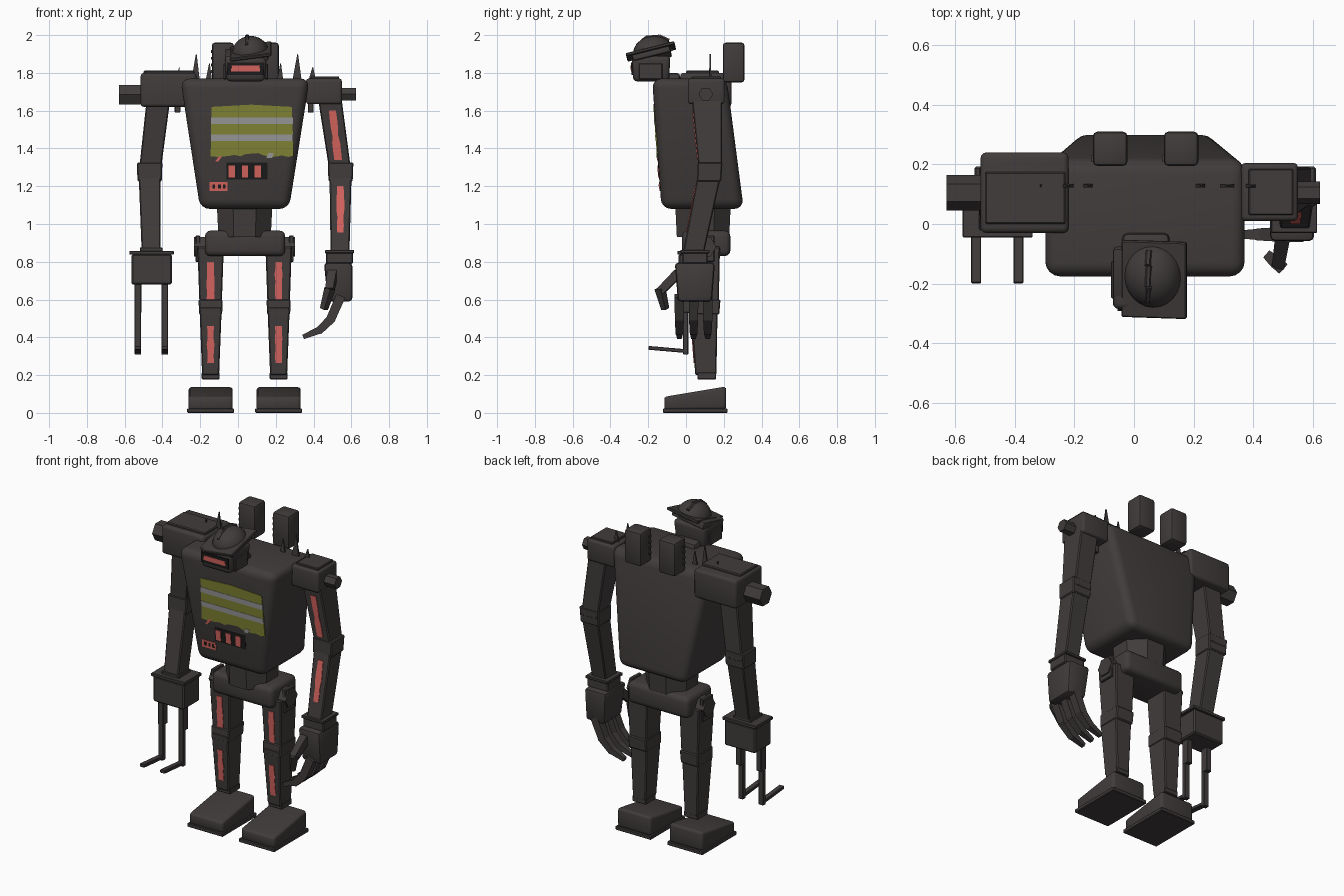
import bpy, bmesh, random
from math import radians, pi
from mathutils import Vector, Matrix

random.seed(4)
if "Cube" in bpy.data.objects:
    bpy.data.objects.remove(bpy.data.objects["Cube"], do_unlink=True)

MID = 0.035  # centre line of the body


def material(name, r, g, b):
    m = bpy.data.materials.new(name)
    m.use_nodes = True
    m.diffuse_color = (r, g, b, 1)
    m.node_tree.nodes["Principled BSDF"].inputs["Base Color"].default_value = (r, g, b, 1)
    return m


DARK = material("dark metal", 0.052, 0.045, 0.044)
BLACK = material("black recess", 0.012, 0.011, 0.011)
RED = material("red paint", 0.68, 0.13, 0.115)
OLIVE = material("olive cloth", 0.22, 0.235, 0.035)
GREY = material("grey stripe", 0.32, 0.32, 0.32)


def finish(name, bm, mat, bevel=0, segs=2):
    bmesh.ops.recalc_face_normals(bm, faces=bm.faces)
    if bevel:
        bmesh.ops.bevel(bm, geom=bm.edges[:], offset=bevel, segments=segs,
                        profile=0.5, affect='EDGES', clamp_overlap=True)
    me = bpy.data.meshes.new(name)
    bm.to_mesh(me)
    bm.free()
    me.materials.append(mat)
    for p in me.polygons:
        p.use_smooth = True
    me.set_sharp_from_angle(angle=radians(32))
    ob = bpy.data.objects.new(name, me)
    bpy.context.collection.objects.link(ob)
    return ob


def loft(name, low, high, bevel=0.006, segs=1, mat=DARK):
    """Block between two level rectangles (cx, cy, z, width, depth)."""
    bm = bmesh.new()
    rings = []
    for cx, cy, z, w, d in (low, high):
        rings.append([bm.verts.new((cx + sx * w / 2, cy + sy * d / 2, z))
                      for sx, sy in ((-1, -1), (1, -1), (1, 1), (-1, 1))])
    bm.faces.new(rings[0])
    bm.faces.new(rings[1])
    for i in range(4):
        j = (i + 1) % 4
        bm.faces.new((rings[0][i], rings[0][j], rings[1][j], rings[1][i]))
    return finish(name, bm, mat, bevel, segs)


def box(name, x, y, z, bevel=0.006, segs=1, mat=DARK):
    c = (sum(x) / 2, sum(y) / 2)
    s = (x[1] - x[0], y[1] - y[0])
    return loft(name, (*c, z[0], *s), (*c, z[1], *s), bevel, segs, mat)


def bar(name, a, b, w0, w1, sides=4, mat=DARK):
    """Straight prism from a to b, tapering from radius w0 to w1."""
    a, b = Vector(a), Vector(b)
    bm = bmesh.new()
    turn = (b - a).to_track_quat('Z', 'Y').to_matrix().to_4x4()
    bmesh.ops.create_cone(bm, cap_ends=True, segments=sides, radius1=w0, radius2=w1,
                          depth=(b - a).length, matrix=Matrix.Translation((a + b) / 2)
                          @ turn @ Matrix.Rotation(pi / sides, 4, 'Z'))
    return finish(name, bm, mat)


def plate(name, low, high, pts, mat, lift=0.004):
    """Thin painted shape (x, z points) lying on the front of a loft."""
    bm = bmesh.new()

    def front(z):
        t = (z - low[2]) / (high[2] - low[2])
        return low[1] - low[4] / 2 + t * (high[1] - high[4] / 2 - low[1] + low[4] / 2)
    outer = [bm.verts.new((x, front(z) - lift, z)) for x, z in pts]
    inner = [bm.verts.new((x, front(z) + 0.002, z)) for x, z in pts]
    bm.faces.new(outer)
    bm.faces.new(inner[::-1])
    for i in range(len(pts)):
        j = (i + 1) % len(pts)
        bm.faces.new((outer[i], outer[j], inner[j], inner[i]))
    return finish(name, bm, mat)


def rect(x0, x1, z0, z1, lean=0):
    return [(x0, z0), (x1, z0), (x1 + lean, z1), (x0 + lean, z1)]


def worn(x, z0, z1, half, lean=0):
    """Chipped paint strip outline, leaning sideways toward its top."""
    n = 6
    side = [(i / n, half + random.uniform(-0.004, 0.003)) for i in range(n + 1)]
    edge = lambda s: [(x + lean * t + s * h, z0 + t * (z1 - z0)) for t, h in side]
    return edge(1) + edge(-1)[::-1]


def tilt(ob, centre, rx, ry):
    t = Matrix.Translation(centre)
    ob.data.transform(t @ Matrix.Rotation(radians(rx), 4, 'X')
                      @ Matrix.Rotation(radians(ry), 4, 'Y') @ t.inverted())


# Torso: wide at the top, swelling backward at the bottom
T0, T1 = (MID, 0.088, 1.08, 0.47, 0.435), (MID + 0.002, 0.018, 1.77, 0.685, 0.395)
loft("torso", T0, T1, 0.05, 4)
ragged = [(0.295 - 0.44 * i / 14, 1.365 + random.uniform(-0.012, 0.012)) for i in range(15)]
plate("chest_cloth", T0, T1, ragged + [(-0.14, 1.62), (0.07, 1.632), (0.285, 1.62)], OLIVE)
for z in (1.44, 1.53):
    plate("cloth_stripe", T0, T1, rect(-0.142, 0.29, z, z + 0.033), GREY, 0.006)
plate("cloth_tear", T0, T1, rect(0.15, 0.18, 1.35, 1.375, 0.01), GREY, 0.006)
plate("lamp_panel", T0, T1, rect(-0.06, 0.155, 1.235, 1.325), BLACK, 0.002)
for x in (-0.05, 0.02, 0.088):
    plate("chest_lamp", T0, T1, rect(x, x + 0.034, 1.245, 1.31), RED, 0.006)
plate("chest_tag", T0, T1, rect(-0.152, -0.055, 1.175, 1.222), RED)
for x in (-0.135, -0.105, -0.08):
    plate("tag_mark", T0, T1, rect(x, x + 0.014, 1.188, 1.21), BLACK, 0.006)
plate("chest_scratch", T0, T1, rect(-0.122, -0.105, 1.33, 1.37, 0.03), RED)

# Waist, pelvis and back stacks
bar("waist", (MID, 0.09, 0.93), (MID, 0.09, 1.12), 0.15, 0.16, 8)
box("pelvis", (-0.175, 0.25), (-0.02, 0.235), (0.83, 0.965), 0.03, 3)
for x in (-0.08, 0.158):
    box("back_stack", (x - 0.058, x + 0.058), (0.195, 0.31), (1.75, 1.96), 0.015, 2)
    for i in range(4):
        box("stack_rib", (x - 0.064, x - 0.054), (0.21, 0.23), (1.8 + i * 0.035, 1.815 + i * 0.035), 0)

# Head, visor and battered cap
H0, H1 = (0.04, -0.185, 1.755, 0.2, 0.19), (0.04, -0.185, 1.89, 0.225, 0.205)
loft("head", H0, H1, 0.022, 3)
box("neck", (-0.04, 0.12), (-0.16, -0.03), (1.74, 1.8), 0.02, 2)
plate("visor", H0, H1, rect(-0.055, 0.135, 1.79, 1.855), BLACK, 0.006)
plate("visor_glow", H0, H1, worn(0.04, 1.808, 1.838, 0.075), RED, 0.009)
for x in (-0.07, 0.15):
    box("ear_plate", (x - 0.008, x + 0.008), (-0.25, -0.125), (1.765, 1.85), 0.004)
hat = Vector((0.06, -0.18, 1.9))
tilt(box("cap_band", (-0.07, 0.16), (-0.285, -0.08), (1.875, 1.92), 0.01, 2), hat, 14, -8)
tilt(box("cap_brim", (-0.04, 0.18), (-0.315, -0.05), (1.905, 1.922), 0.004), hat, 14, -8)
bm = bmesh.new()
bmesh.ops.create_uvsphere(bm, u_segments=24, v_segments=16, radius=0.1)
bmesh.ops.bisect_plane(bm, geom=bm.verts[:] + bm.edges[:] + bm.faces[:],
                       plane_co=(0, 0, 0), plane_no=(0, 0, -1), clear_outer=True)
bmesh.ops.transform(bm, verts=bm.verts, matrix=Matrix.Translation((0.066, -0.172, 1.905))
                    @ Matrix.Diagonal((0.97, 1.08, 0.88, 1)))
tilt(finish("cap_dome", bm, DARK), hat, 8, -8)
for a, b in (((-0.26, 1.945), (-0.21, 1.988)), ((-0.21, 1.988), (-0.14, 1.994)), ((-0.14, 1.994), (-0.09, 1.972))):
    bar("cap_ridge", (0.046, *a), (0.05, *b), 0.01, 0.01, 6)

# Shoulders with hexagonal axle stubs
box("right_shoulder", (-0.515, -0.22), (-0.03, 0.24), (1.62, 1.8), 0.018, 3)
box("right_shoulder_lid", (-0.5, -0.23), (0.0, 0.175), (1.795, 1.812), 0.005)
box("left_shoulder", (0.36, 0.55), (0.01, 0.205), (1.635, 1.77), 0.015, 3)
box("left_shoulder_lid", (0.385, 0.535), (0.03, 0.185), (1.765, 1.782), 0.004)
bar("right_axle", (-0.63, 0.105, 1.685), (-0.2, 0.105, 1.685), 0.06, 0.06, 6)
bar("left_axle", (0.625, 0.105, 1.688), (0.3, 0.105, 1.688), 0.038, 0.038, 6)
for x in (-0.32, 0.385):
    box("shoulder_hook", (x - 0.015, x + 0.015), (0.08, 0.13), (1.59, 1.66), 0.003)

# Blade spikes along the shoulders
for x, top, w in ((-0.315, 1.83, 0.015), (-0.225, 1.9, 0.05), (-0.155, 1.85, 0.04),
                  (0.222, 1.85, 0.04), (0.312, 1.9, 0.055), (0.392, 1.83, 0.05)):
    loft("spike", (x, 0.128, 1.74, w, 0.014), (x + 0.004, 0.128, top, 0.004, 0.006), 0)

# Arms: upper arm, elbow cuff, forearm
for side, xs in (("left", (0.485, 0.543, 0.54)), ("right", (-0.42, -0.468, -0.46))):
    up = (xs[1], 0.13, 1.27, 0.115, 0.122), (xs[0], 0.11, 1.67, 0.125, 0.16)
    fore = (xs[2], 0.04, 0.85, 0.1, 0.112), (xs[1], 0.13, 1.29, 0.118, 0.125)
    loft(side + "_upper_arm", *up)
    loft(side + "_forearm", *fore)
    loft(side + "_elbow", (xs[1], 0.122, 1.225, 0.128, 0.128), (xs[1], 0.127, 1.325, 0.136, 0.132))
    if side == "left":
        plate("upper_arm_stripe", *up, worn(0.53, 1.34, 1.6, 0.019, -0.03), RED)
        plate("forearm_stripe", *fore, worn(0.542, 0.955, 1.2, 0.019), RED)

# Left hand with three curled fingers and a thumb
box("left_wrist", (0.465, 0.61), (-0.02, 0.115), (0.79, 0.85))
box("left_wrist_collar", (0.46, 0.615), (-0.03, 0.125), (0.845, 0.862), 0.003)
loft("left_palm", (0.54, 0.047, 0.59, 0.13, 0.18), (0.53, 0.047, 0.795, 0.15, 0.212), 0.018, 2)
for y in (-0.035, 0.04, 0.115):
    bar("finger_base", (0.545, y, 0.62), (0.488, y, 0.49), 0.036, 0.034)
    bar("finger_middle", (0.5, y, 0.505), (0.425, y, 0.43), 0.034, 0.028)
    bar("finger_tip", (0.435, y, 0.44), (0.345, y, 0.402), 0.028, 0.017)
bar("thumb_base", (0.5, -0.04, 0.74), (0.485, -0.135, 0.645), 0.035, 0.03)
bar("thumb_tip", (0.487, -0.138, 0.66), (0.455, -0.11, 0.55), 0.03, 0.022)

# Right hand: lifting fork
box("fork_collar", (-0.575, -0.34), (-0.045, 0.125), (0.838, 0.858), 0.003)
box("fork_wrist", (-0.52, -0.4), (-0.02, 0.1), (0.85, 0.875), 0.003)
box("fork_housing", (-0.565, -0.35), (-0.04, 0.12), (0.68, 0.84), 0.008)
for x in (-0.53, -0.388):
    box("fork_sleeve", (x - 0.018, x + 0.018), (-0.015, 0.035), (0.53, 0.7), 0.003)
    box("fork_upright", (x - 0.017, x + 0.017), (-0.015, 0.012), (0.308, 0.7), 0.003)
    tilt(box("fork_tine", (x - 0.017, x + 0.017), (-0.2, 0.005), (0.317, 0.337), 0.003),
         Vector((x, 0, 0.32)), -5, 0)

# Legs and feet, mirrored about the body centre line
for s, side in ((-1, "right"), (1, "left")):
    x = MID + s * 0.18
    thigh = (x, 0.105, 0.53, 0.115, 0.135), (x, 0.1, 0.88, 0.14, 0.16)
    shin = (x, 0.105, 0.2, 0.09, 0.112), (x, 0.095, 0.56, 0.118, 0.145)
    loft(side + "_thigh", *thigh)
    loft(side + "_shin", *shin)
    loft(side + "_knee", (x, 0.1, 0.52, 0.122, 0.152), (x, 0.105, 0.6, 0.128, 0.155))
    box(side + "_ankle", (x - 0.048, x + 0.048), (0.06, 0.16), (0.178, 0.215), 0.004)
    plate(side + "_thigh_stripe", *thigh, worn(x, 0.6, 0.8, 0.019), RED)
    plate(side + "_shin_stripe", *shin, worn(x, 0.265, 0.46, 0.019), RED)
    bar(side + "_hip_axle", (MID + s * 0.18, 0.1, 0.88), (MID + s * 0.268, 0.1, 0.88), 0.06, 0.06, 6)
    box(side + "_hip_guard", (x + s * 0.068 - 0.012, x + s * 0.068 + 0.012), (0.05, 0.15), (0.8, 0.94), 0.004)
    box(side + "_sole", (x - 0.124, x + 0.124), (-0.122, 0.22), (0.0, 0.024), 0.004)
    foot = box(side + "_foot", (x - 0.117, x + 0.117), (-0.115, 0.213), (0.018, 0.14), 0.018, 3)
    for v in foot.data.vertices:  # slope the top down to the toe
        v.co.z -= 0.055 * (0.213 - v.co.y) / 0.328 * (v.co.z - 0.018) / 0.122
